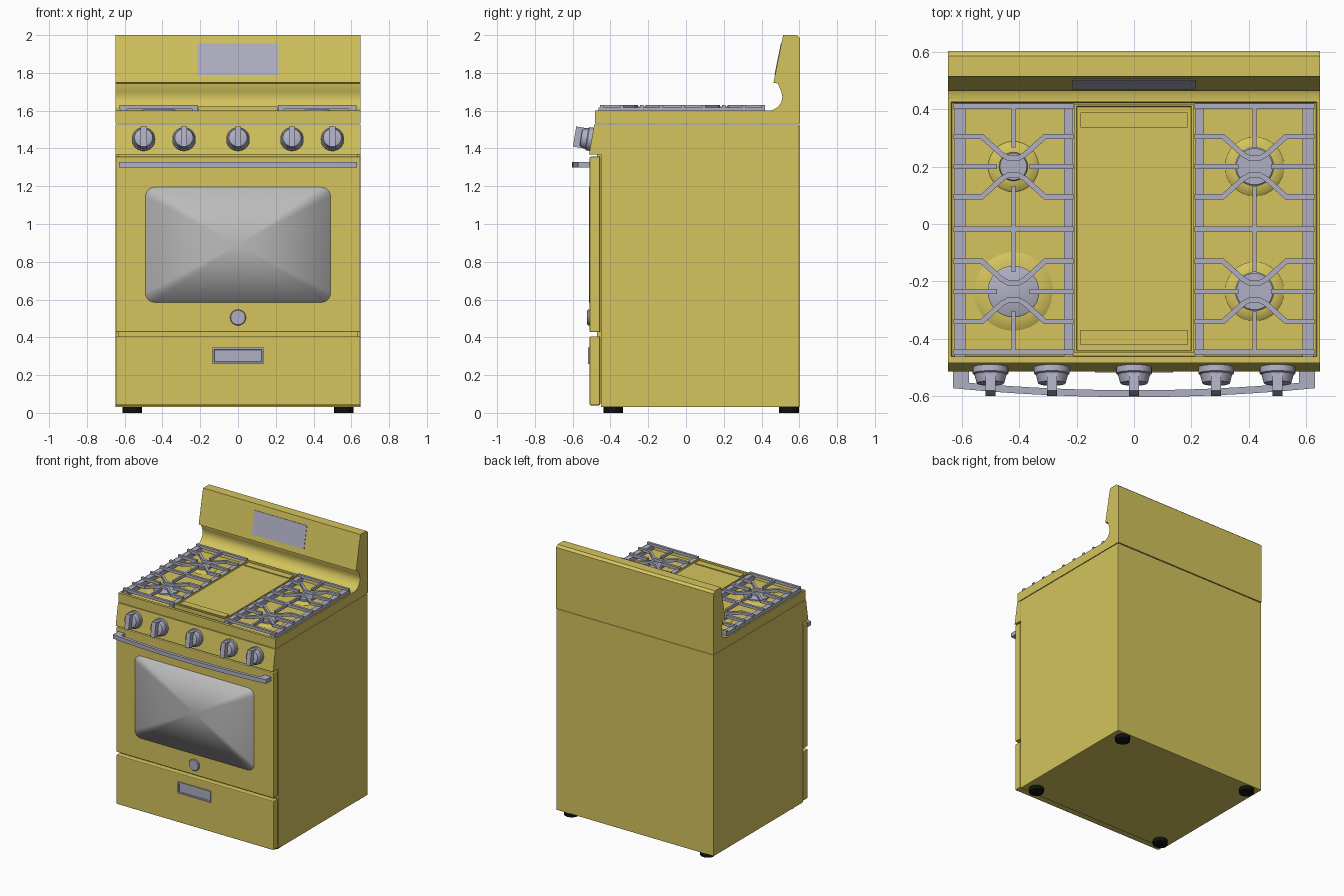
import bpy, bmesh, math
from mathutils import Vector, Matrix

old = bpy.data.objects.get("Cube")
if old:
    bpy.data.objects.remove(old)


def material(name, rgb):
    m = bpy.data.materials.new(name)
    m.use_nodes = True
    m.diffuse_color = (*rgb, 1)
    m.node_tree.nodes["Principled BSDF"].inputs["Base Color"].default_value = (*rgb, 1)
    return m


ENAMEL = material("yellow enamel", (0.66, 0.55, 0.11))
METAL = material("blue grey metal", (0.43, 0.43, 0.55))
GLASS = material("grey glass", (0.5, 0.5, 0.5))
RUBBER = material("black rubber", (0.005, 0.005, 0.005))


def finish(name, bm, mat, bevel=0, smooth=False):
    bmesh.ops.recalc_face_normals(bm, faces=bm.faces)
    me = bpy.data.meshes.new(name)
    bm.to_mesh(me)
    bm.free()
    me.materials.append(mat)
    ob = bpy.data.objects.new(name, me)
    bpy.context.collection.objects.link(ob)
    if bevel:
        mod = ob.modifiers.new("edge", "BEVEL")
        mod.width = bevel
        mod.segments = 2
    if smooth:
        bpy.ops.object.select_all(action="DESELECT")
        ob.select_set(True)
        bpy.context.view_layer.objects.active = ob
        bpy.ops.object.shade_smooth_by_angle(angle=math.radians(35))
    return ob


def add_box(bm, lo, hi):
    lo, hi = Vector(lo), Vector(hi)
    mat = Matrix.Translation((lo + hi) / 2) @ Matrix.Diagonal((*(hi - lo), 1))
    return bmesh.ops.create_cube(bm, size=1, matrix=mat)


def box(name, lo, hi, mat, bevel=0):
    bm = bmesh.new()
    add_box(bm, lo, hi)
    return finish(name, bm, mat, bevel)


def prism(name, pts, half, mat, smooth=False):
    """Extrude a (y, z) side profile across x."""
    bm = bmesh.new()
    f = bm.faces.new([bm.verts.new((-half, y, z)) for y, z in pts])
    r = bmesh.ops.extrude_face_region(bm, geom=[f])
    bmesh.ops.translate(bm, vec=(2 * half, 0, 0),
                        verts=[v for v in r["geom"] if isinstance(v, bmesh.types.BMVert)])
    return finish(name, bm, mat, 0, smooth)


def add_lathe(bm, profile, place, n=32):
    """Turn a (radius, height) profile around z, capped at both ends."""
    rings = [[bm.verts.new(place @ Vector((r * math.cos(2 * math.pi * i / n),
                                           r * math.sin(2 * math.pi * i / n), h)))
              for i in range(n)] for r, h in profile]
    for a, b in zip(rings, rings[1:]):
        for i in range(n):
            j = (i + 1) % n
            bm.faces.new((a[i], a[j], b[j], b[i]))
    bm.faces.new(rings[0])
    bm.faces.new(rings[-1])


def lathe(name, profile, place, mat, n=32):
    bm = bmesh.new()
    add_lathe(bm, profile, place, n)
    return finish(name, bm, mat, 0, True)


def add_bar(bm, p, q, z0, z1, w=0.02):
    p, q = Vector((*p, 0)), Vector((*q, 0))
    d = q - p
    mid = (p + q) / 2 + Vector((0, 0, (z0 + z1) / 2))
    mat = (Matrix.Translation(mid) @ Matrix.Rotation(math.atan2(d.y, d.x), 4, "Z")
           @ Matrix.Diagonal((d.length + w * 0.4, w, z1 - z0, 1)))
    bmesh.ops.create_cube(bm, size=1, matrix=mat)


W = 0.648

# Cabinet, door, drawer and control panel
box("cabinet", (-W, -0.45, 0.03), (W, 0.6, 1.527), ENAMEL, 0.003)
box("front_gap_filler", (-W + 0.015, -0.47, 0.05), (W - 0.015, -0.44, 1.5), ENAMEL)
box("oven_door", (-W, -0.51, 0.427), (W, -0.455, 1.357), ENAMEL, 0.006)
box("drawer", (-W, -0.51, 0.04), (W, -0.455, 0.405), ENAMEL, 0.006)
prism("control_panel", [(-0.45, 1.368), (-0.513, 1.368), (-0.486, 1.528), (-0.45, 1.528)],
      W, ENAMEL)

# Cooktop with a sunken deck
bm = bmesh.new()
add_box(bm, (-W, -0.482, 1.531), (W, 0.603, 1.6))
bm.normal_update()
top = max(bm.faces, key=lambda f: f.calc_center_median().z)
bmesh.ops.inset_region(bm, faces=[top], thickness=0.016)
for v in top.verts:
    v.co.y = 0.425 if v.co.y > 0 else -0.462
bmesh.ops.inset_region(bm, faces=[top], thickness=0.004, depth=-0.02)
finish("cooktop", bm, ENAMEL)

# Backguard with a cove below its tilted panel
cove = [(0.435 + 0.075 * math.sin(a), 1.675 - 0.075 * math.cos(a))
        for a in [math.pi / 2 * i / 8 for i in range(9)]]
prism("backguard", cove + [(0.505, 1.7), (0.484, 1.75), (0.537, 2.0), (0.585, 2.0),
                           (0.603, 1.985), (0.603, 1.6)], W, ENAMEL, True)
prism("backguard_panel", [(0.463, 1.748), (0.486, 1.744), (0.54, 2.0), (0.514, 2.0)], W, ENAMEL)
tilt = 0.051 / 0.252


def panel_y(z):
    return 0.463 + tilt * (z - 1.748)


prism("display", [(panel_y(z) + d, z) for z, d in
                  ((1.79, -0.003), (1.955, -0.003), (1.955, 0.004), (1.79, 0.004))], 0.215, METAL)

# Oven window: rounded pane, softly shaded to its rim
bm = bmesh.new()
rim = []
for k, (sx, sz) in enumerate(((1, 1), (-1, 1), (-1, -1), (1, -1))):
    for i in range(7):
        a = math.pi / 2 * (k + i / 6)
        rim.append((sx * 0.44 + 0.05 * math.cos(a), 0.89 + sz * 0.255 + 0.05 * math.sin(a)))
front = [bm.verts.new((x, -0.514, z)) for x, z in rim]
back = [bm.verts.new((x, -0.506, z)) for x, z in rim]
hub = bm.verts.new((0, -0.514, 0.89))
for i in range(len(rim)):
    j = (i + 1) % len(rim)
    bm.faces.new((front[i], front[j], hub))
    bm.faces.new((front[j], front[i], back[i], back[j]))
for f in bm.faces:
    f.smooth = True
finish("oven_window", bm, GLASS)

# Round badge and recessed drawer pull
facing = Matrix.Rotation(math.pi / 2, 4, "X")
lathe("door_badge", [(0.042, 0), (0.042, 0.012), (0.038, 0.016)],
      Matrix.Translation((0, -0.507, 0.505)) @ facing, METAL)
bm = bmesh.new()
add_box(bm, (-0.136, -0.518, 0.26), (0.136, -0.505, 0.345))
bm.normal_update()
face = min(bm.faces, key=lambda f: f.calc_center_median().y)
bmesh.ops.inset_region(bm, faces=[face], thickness=0.014)
bmesh.ops.inset_region(bm, faces=[face], thickness=0.003, depth=-0.007)
finish("drawer_pull", bm, METAL)

# Bowed door handle with end posts
bm = bmesh.new()
N = 24
sections = []
for i in range(N + 1):
    t = 2 * i / N - 1
    y = -0.603 + 0.031 * t * t
    sections.append([bm.verts.new((0.63 * t, yy, z)) for yy, z in
                     ((y, 1.299), (y, 1.329), (y + 0.024, 1.329), (y + 0.024, 1.299))])
for a, b in zip(sections, sections[1:]):
    for k in range(4):
        bm.faces.new((a[k], a[k - 1], b[k - 1], b[k]))
bm.faces.new(sections[0])
bm.faces.new(sections[-1])
for s in (-1, 1):
    add_box(bm, (s * 0.602 - 0.028, -0.57, 1.299), (s * 0.602 + 0.028, -0.505, 1.329))
finish("door_handle", bm, METAL)

# Control knobs, set square to the sloping panel
for i, x in enumerate((-0.5, -0.286, 0, 0.286, 0.5)):
    place = Matrix.Translation((x, -0.499, 1.448)) @ Matrix.Rotation(math.radians(80.5), 4, "X")
    bm = bmesh.new()
    add_lathe(bm, [(0.062, -0.004), (0.062, 0.022), (0.056, 0.026), (0.048, 0.056), (0.045, 0.058)],
              place)
    bmesh.ops.create_cube(bm, size=1, matrix=place @ Matrix.Translation((0, 0, 0.06))
                          @ Matrix.Diagonal((0.034, 0.108, 0.064, 1)))
    finish(f"knob_{i + 1}", bm, METAL, 0, True)

# Centre griddle with raised end grips
bm = bmesh.new()
add_box(bm, (-0.208, -0.45, 1.578), (0.208, 0.418, 1.622))
bm.normal_update()
top = max(bm.faces, key=lambda f: f.calc_center_median().z)
bmesh.ops.inset_region(bm, faces=[top], thickness=0.01)
bmesh.ops.inset_region(bm, faces=[top], thickness=0.004, depth=-0.008)
for y in (-0.395, 0.363):
    add_box(bm, (-0.186, y - 0.026, 1.61), (0.186, y + 0.026, 1.62))
finish("griddle", bm, ENAMEL)

# Burners: (x, y, cap radius, bowl radius)
for i, (x, y, cap, bowl) in enumerate(((-0.42, 0.2, 0.05, 0.09), (-0.42, -0.235, 0.09, 0.14),
                                       (0.42, 0.2, 0.068, 0.105), (0.42, -0.235, 0.068, 0.105))):
    at = Matrix.Translation((x, y, 1.578))
    lathe(f"burner_bowl_{i + 1}", [(bowl, 0), (bowl * 0.93, 0.006), (cap * 1.1, 0.014)], at, ENAMEL)
    lathe(f"burner_cap_{i + 1}", [(cap, 0.01), (cap, 0.024), (cap * 0.93, 0.028)], at, METAL)

# Grates: rails, straight bars and bars dipping towards each burner
for side, name in ((-1, "right_grate"), (1, "left_grate")):
    cx = side * 0.42
    lo, hi = 1.61, 1.631
    bm = bmesh.new()
    add_bar(bm, (side * 0.606, -0.455), (side * 0.606, 0.41), 1.582, 1.617, 0.038)
    add_bar(bm, (side * 0.228, -0.455), (side * 0.228, 0.41), 1.582, 1.617, 0.032)
    for y in (0.41, -0.018, -0.446):
        add_bar(bm, (cx - 0.205, y), (cx + 0.205, y), lo, hi, 0.018)
    for by in (0.2, -0.235):
        for s in (-1, 1):
            path = [(-0.205, 0.105), (-0.11, 0.105), (-0.04, 0.042), (-0.018, 0.03)]
            path += [(-x, y) for x, y in reversed(path)]
            pts = [(cx + x, by + s * y) for x, y in path]
            for p, q in zip(pts, pts[1:]):
                add_bar(bm, p, q, lo, hi, 0.018)
            add_bar(bm, (cx + s * 0.205, by), (cx + s * 0.06, by), lo, hi, 0.018)
            add_bar(bm, (cx, by + s * 0.07), (cx, by + s * 0.214), lo, hi, 0.014)
    finish(name, bm, METAL)

# Feet
for x in (-0.56, 0.56):
    for y, end in ((-0.385, "front"), (0.545, "back")):
        lathe(f"{end}_{'left' if x > 0 else 'right'}_foot", [(0.052, 0), (0.052, 0.035)],
              Matrix.Translation((x, y, 0)), RUBBER, 16)
